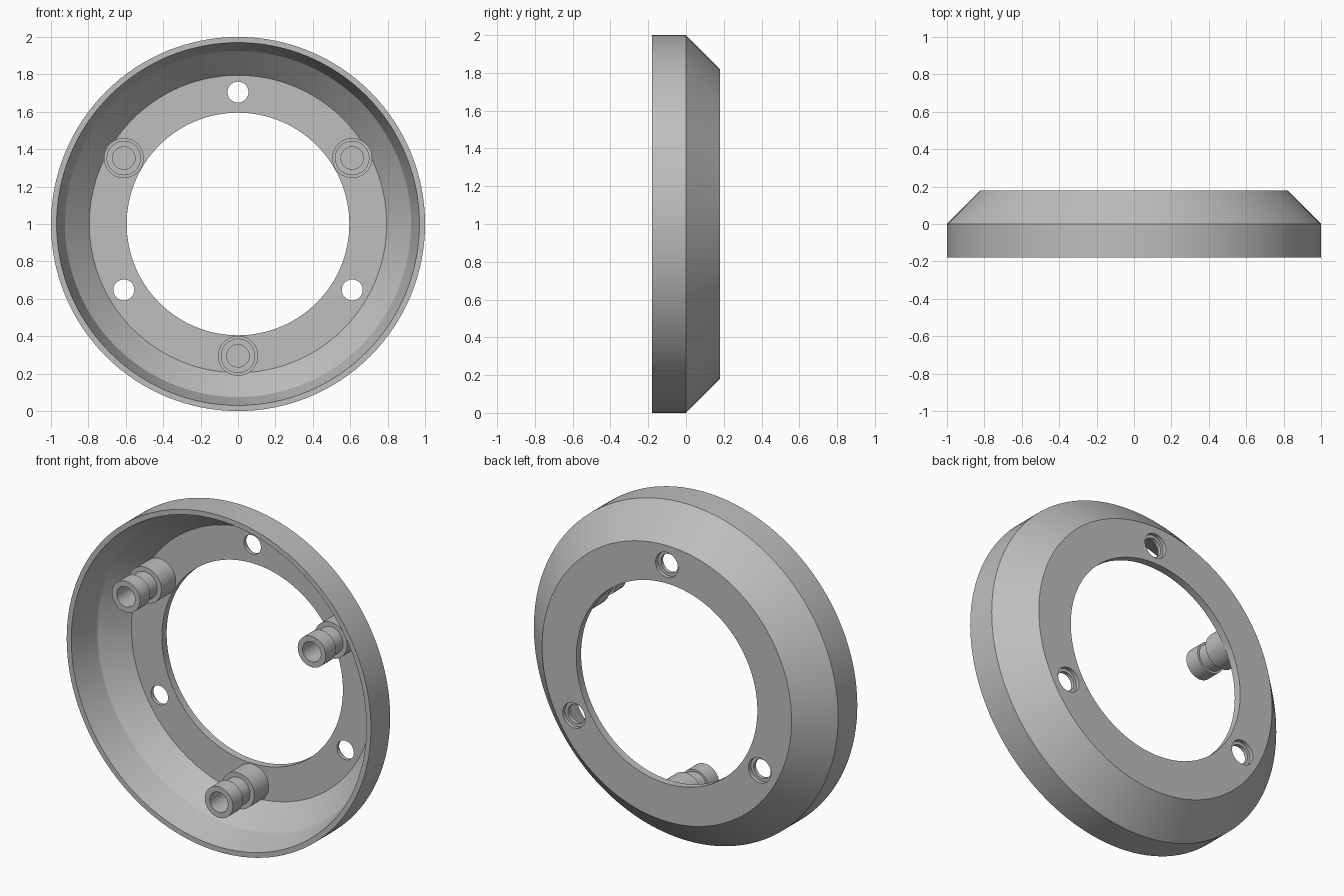
import bpy, bmesh
from math import radians, sin, cos
from mathutils import Matrix, Vector

cube = bpy.data.objects.get("Cube")
if cube:
    bpy.data.objects.remove(cube, do_unlink=True)

grey = bpy.data.materials.new("plain grey")
grey.use_nodes = True
grey.diffuse_color = (0.52, 0.52, 0.52, 1)
grey.node_tree.nodes["Principled BSDF"].inputs["Base Color"].default_value = grey.diffuse_color

CENTRE = Vector((0, 0, 1))
FLOOR, FRONT, BACK = 0.135, -0.18, 0.18
BOLT_RADIUS = 0.705


def lathe(name, profile, place, steps, closed=False):
    """Turn a (radius, y) profile about the y axis through place."""
    bm = bmesh.new()
    verts = [bm.verts.new((r, y, 0)) for r, y in profile]
    pairs = list(zip(verts, verts[1:]))
    if closed:
        pairs.append((verts[-1], verts[0]))
    edges = [bm.edges.new(p) for p in pairs]
    bmesh.ops.spin(bm, geom=verts + edges, axis=(0, 1, 0), cent=(0, 0, 0),
                   angle=radians(360), steps=steps)
    bmesh.ops.remove_doubles(bm, verts=bm.verts, dist=1e-5)
    bmesh.ops.recalc_face_normals(bm, faces=bm.faces)
    mesh = bpy.data.meshes.new(name)
    bm.to_mesh(mesh)
    bm.free()
    mesh.materials.append(grey)
    obj = bpy.data.objects.new(name, mesh)
    obj.matrix_world = Matrix.Translation(place)
    bpy.context.collection.objects.link(obj)
    return obj


def on_bolt_circle(degrees):
    a = radians(degrees)
    return CENTRE + BOLT_RADIUS * Vector((cos(a), 0, sin(a)))


# Dished ring: straight rim, bevelled back, thin floor with open middle
ring = lathe("ring_housing", [
    (0.595, FLOOR), (0.795, FLOOR), (0.925, 0), (0.97, FRONT),
    (1, FRONT), (1, 0), (0.82, BACK), (0.595, BACK)], CENTRE, 128, closed=True)

# Counterbored screw holes through the floor
for angle in (90, 210, 330):
    cutter = lathe("hole_cutter", [
        (0, 0.05), (0.056, 0.05), (0.056, 0.157), (0.074, 0.157),
        (0.074, 0.25), (0, 0.25)], on_bolt_circle(angle), 40)
    cutter.hide_render = True
    mod = ring.modifiers.new("screw hole", "BOOLEAN")
    mod.operation, mod.solver, mod.object = "DIFFERENCE", "EXACT", cutter
    bpy.context.view_layer.objects.active = ring
    bpy.ops.object.modifier_apply(modifier=mod.name)
    bpy.data.objects.remove(cutter, do_unlink=True)

# Hollow grooved posts standing on the floor
parts = [ring]
for label, angle in (("left", 30), ("right", 150), ("lower", 270)):
    parts.append(lathe(label + "_post", [
        (0, 0), (0.06, 0), (0.06, FRONT), (0.092, FRONT), (0.092, -0.085),
        (0.08, -0.085), (0.08, 0), (0.107, 0), (0.107, FLOOR + 0.01),
        (0, FLOOR + 0.01)], on_bolt_circle(angle), 48))

bpy.ops.object.select_all(action="DESELECT")
for obj in parts:
    obj.select_set(True)
bpy.context.view_layer.objects.active = ring
bpy.ops.object.shade_smooth_by_angle(angle=radians(12))
